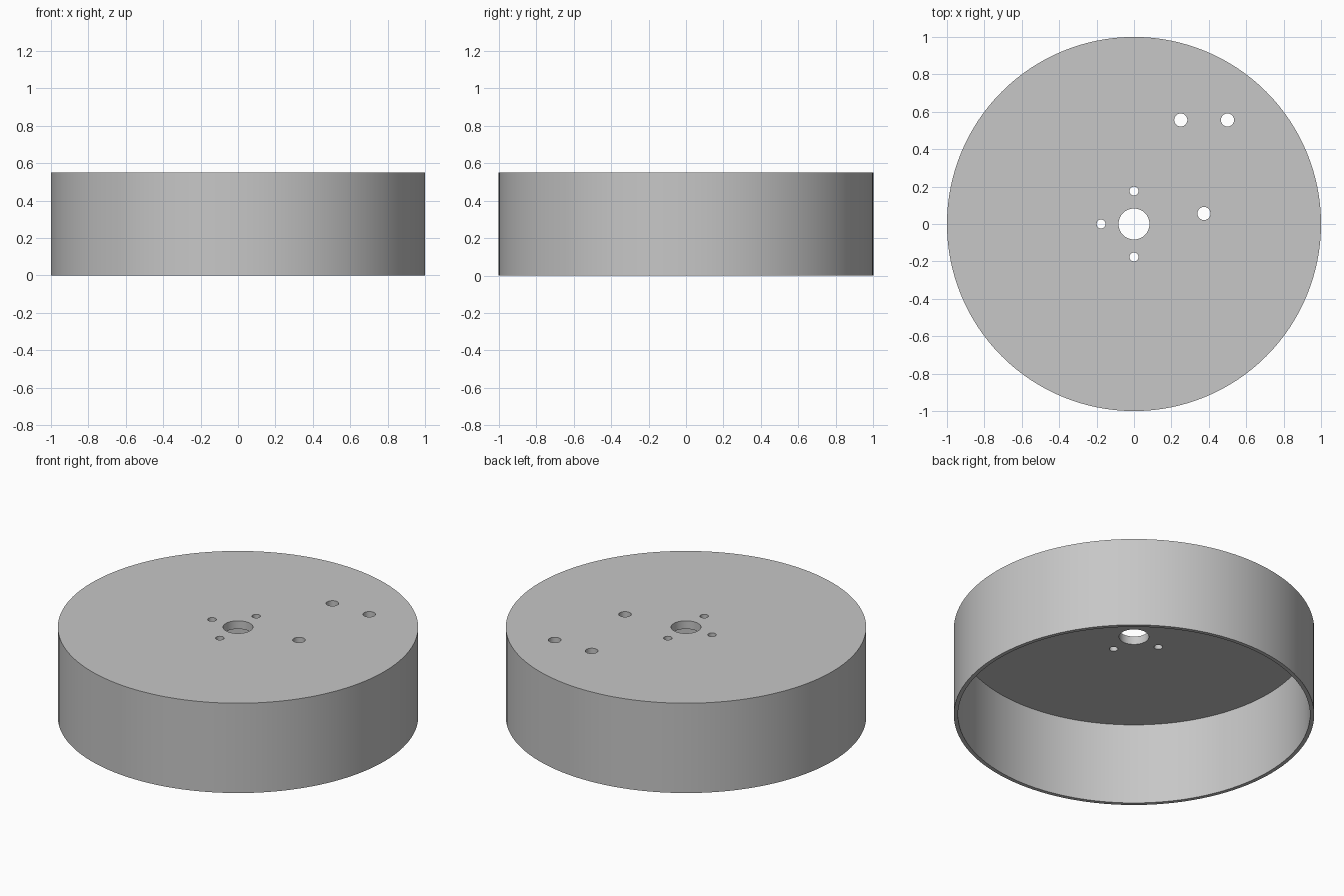
import bpy
import math

cube = bpy.data.objects.get("Cube")
if cube:
    bpy.data.objects.remove(cube, do_unlink=True)

HEIGHT = 0.55
PLATE = 0.05
WALL = 0.023
PITCH = 0.176  # screw hole distance from the axis

grey = bpy.data.materials.new("plain_grey")
grey.use_nodes = True
colour = (0.57, 0.57, 0.57, 1)
grey.diffuse_color = colour
grey.node_tree.nodes["Principled BSDF"].inputs["Base Color"].default_value = colour


def cylinder(name, radius, bottom, top, x=0, y=0, sides=48):
    bpy.ops.mesh.primitive_cylinder_add(
        vertices=sides, radius=radius, depth=top - bottom,
        location=(x, y, (bottom + top) / 2))
    obj = bpy.context.object
    obj.name = name
    obj.data.materials.append(grey)
    return obj


def cut(body, cutter):
    mod = body.modifiers.new("cut", "BOOLEAN")
    mod.operation = "DIFFERENCE"
    mod.solver = "EXACT"
    mod.object = cutter
    bpy.ops.object.select_all(action="DESELECT")
    body.select_set(True)
    bpy.context.view_layer.objects.active = body
    bpy.ops.object.modifier_apply(modifier=mod.name)
    bpy.data.objects.remove(cutter, do_unlink=True)


# Round cover, open underneath
cover = cylinder("round_cover", 1, 0, HEIGHT, sides=128)
cut(cover, cylinder("hollow", 1 - WALL, -0.2, HEIGHT - PLATE, sides=128))

# Holes through the top plate: shaft, three screws, three mounting holes
holes = [(0, 0, 0.083)]
holes += [(PITCH * math.cos(a), PITCH * math.sin(a), 0.024)
          for a in (math.pi / 2, math.pi, -math.pi / 2)]
holes += [(x, y, 0.035) for x, y in ((0.25, 0.556), (0.5, 0.556), (0.374, 0.056))]
for x, y, radius in holes:
    cut(cover, cylinder("hole", radius, HEIGHT - 0.2, HEIGHT + 0.2, x, y))

bpy.ops.object.shade_smooth_by_angle(angle=math.radians(30))
